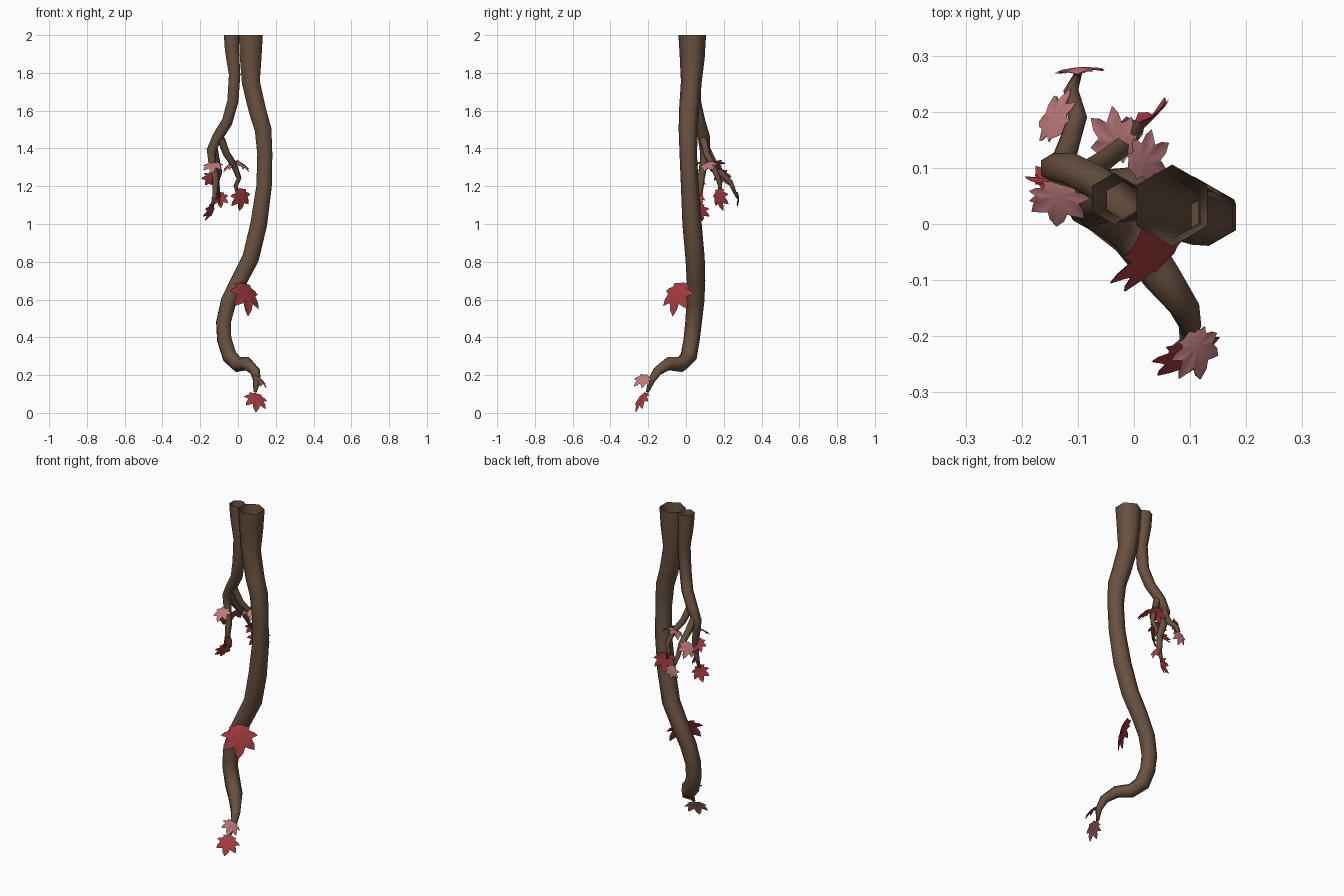
import bpy, bmesh, math
from mathutils import Vector, Matrix

cube = bpy.data.objects.get("Cube")
if cube:
    bpy.data.objects.remove(cube, do_unlink=True)


def material(name, rgb):
    m = bpy.data.materials.new(name)
    m.use_nodes = True
    m.diffuse_color = (*rgb, 1)
    bsdf = m.node_tree.nodes["Principled BSDF"]
    bsdf.inputs["Base Color"].default_value = (*rgb, 1)
    bsdf.inputs["Roughness"].default_value = 0.9
    return m


BARK = material("bark brown", (0.14, 0.083, 0.052))
RED = material("leaf red", (0.37, 0.045, 0.05))
PINK = material("leaf pale pink", (0.52, 0.2, 0.21))


def finish(bm, name, mats):
    mesh = bpy.data.meshes.new(name)
    bm.to_mesh(mesh)
    bm.free()
    for m in mats:
        mesh.materials.append(m)
    mesh.shade_smooth()
    obj = bpy.data.objects.new(name, mesh)
    bpy.context.collection.objects.link(obj)


def tube(name, path, sides=6, open_top=True):
    """Sweep a polygon along (x, y, z, radius) points."""
    pts = [Vector(p[:3]) for p in path]
    bm = bmesh.new()
    rings = []
    side = Vector((0, 1, 0))
    for i, p in enumerate(pts):
        tangent = (pts[min(i + 1, len(pts) - 1)] - pts[max(i - 1, 0)]).normalized()
        if open_top and i == 0:
            tangent = Vector((0, 0, -1))
        side = (side - tangent * side.dot(tangent)).normalized()
        other = tangent.cross(side)
        ring = []
        for k in range(sides):
            a = math.tau * k / sides
            ring.append(bm.verts.new(p + path[i][3] * (side * math.cos(a) + other * math.sin(a))))
        rings.append(ring)
    for a, b in zip(rings, rings[1:]):
        for k in range(sides):
            n = (k + 1) % sides
            bm.faces.new((a[k], a[n], b[n], b[k]))
    bm.faces.new(rings[-1])
    bmesh.ops.recalc_face_normals(bm, faces=bm.faces)
    finish(bm, name, [BARK])


# Main hanging stem, open at the top
tube("main_stem", [
    (.068, .033, 2, .073), (.067, .033, 1.88, .066), (.068, .028, 1.75, .055),
    (.103, .016, 1.6, .053), (.133, .012, 1.5, .051), (.142, .012, 1.37, .046),
    (.138, .02, 1.2, .047), (.11, .032, 1.0, .051), (.067, .048, .82, .051),
    (.005, .053, .7, .049), (-.05, .05, .59, .047), (-.077, .04, .48, .044),
    (-.073, .03, .39, .043), (-.045, .015, .3, .044), (.0, -.025, .256, .042),
    (.05, -.095, .26, .036), (.09, -.15, .222, .028), (.1, -.183, .17, .02),
    (.09, -.205, .11, .009)])

# Thinner stem beside it, with its forks
tube("side_stem", [
    (-.035, .045, 2, .046), (-.032, .045, 1.92, .043), (-.018, .042, 1.79, .035),
    (-.027, .045, 1.65, .034), (-.058, .07, 1.54, .033), (-.108, .095, 1.46, .032),
    (-.143, .1, 1.39, .027), (-.138, .095, 1.33, .022), (-.118, .08, 1.24, .019),
    (-.122, .072, 1.15, .015), (-.14, .07, 1.09, .007)])
tube("back_twig", [
    (-.13, .1, 1.41, .022), (-.115, .14, 1.33, .021), (-.1, .185, 1.27, .018),
    (-.112, .235, 1.22, .014), (-.098, .27, 1.14, .007)], 5, False)
tube("inner_twig", [
    (-.09, .09, 1.45, .022), (-.06, .11, 1.37, .02), (-.02, .14, 1.31, .018),
    (.006, .17, 1.24, .014), (-.012, .18, 1.2, .012), (.0, .18, 1.15, .006)], 5, False)

# Pointed lobes of one leaf: angle from the midrib, length
LOBES = [(-125, .45), (-82, .65), (-40, .86), (0, 1), (40, .86), (82, .65), (125, .45)]


def leaf(name, base, axis, up, size, top, under):
    """Lobed blade drooping at its rim, with a colour for each side."""
    y = Vector(axis).normalized()
    x = y.cross(Vector(up)).normalized()
    z = x.cross(y)
    frame = Matrix((x, y, z)).transposed()
    outline = []
    for i, (deg, r) in enumerate(LOBES):
        for da, f in ((-11, .8), (0, 1), (11, .8)):
            outline.append((math.radians(deg + da), r * f))
        if i < len(LOBES) - 1:
            nxt = LOBES[i + 1]
            outline.append((math.radians((deg + nxt[0]) / 2), (r + nxt[1]) * .32))
    bm = bmesh.new()
    for layer in (0, 1):
        def vert(px, py, pz):
            local = Vector((px, py, pz)) * size
            local.z -= layer * .002
            return bm.verts.new(Vector(base) + frame @ local)
        hub = vert(0, .3, .08)
        loop = [vert(0, 0, 0)]
        loop += [vert(r * .85 * math.sin(a), .26 + r * .74 * math.cos(a),
                      .08 - .26 * r * r) for a, r in outline]
        for k, v in enumerate(loop):
            tri = (hub, loop[(k + 1) % len(loop)], v)
            face = bm.faces.new(tri if layer == 0 else tri[::-1])
            face.material_index = layer
    finish(bm, name, [top, under])


# Leaves: base, midrib direction, top direction, size, top and underside colours
LEAVES = {
    "large_stem_leaf": ((.015, -.01, .69), (.3, -.4, -.8), (.7, -.65, .4), .19, RED, RED),
    "tip_leaf_lower": ((.09, -.2, .105), (.1, -.65, -.7), (.35, -.6, .7), .12, RED, PINK),
    "tip_leaf_upper": ((.1, -.19, .19), (.3, -.9, -.35), (.6, -.2, .7), .1, PINK, RED),
    "side_stem_tip_leaf": ((-.14, .07, 1.11), (-.2, .1, -1), (.8, -.4, .2), .1, RED, RED),
    "back_twig_tip_leaf": ((-.1, .268, 1.17), (.1, .2, -.95), (-.1, .9, .35), .085, PINK, RED),
    "inner_twig_tip_leaf": ((.01, .18, 1.19), (.1, 0, -1), (.55, -.75, .2), .12, RED, RED),
    "side_stem_front_leaf": ((-.13, .08, 1.325), (-.1, -.95, -.4), (-.1, -.4, .9), .1, PINK, RED),
    "back_twig_outer_leaf": ((-.13, .16, 1.28), (-.25, .7, -.6), (-.7, .2, .6), .1, PINK, RED),
    "inner_twig_left_leaf": ((.0, .13, 1.32), (-.8, .5, -.15), (-.1, -.45, .85), .1, PINK, RED),
    "inner_twig_right_leaf": ((-.01, .1, 1.32), (.8, .4, -.2), (0, -.45, .85), .09, PINK, RED),
    "side_stem_inner_leaf": ((-.12, .075, 1.16), (.5, -.3, -.7), (.5, .3, .6), .07, RED, RED),
    "side_stem_outer_leaf": ((-.13, .08, 1.27), (-.5, .1, -.8), (.5, -.7, .4), .08, RED, RED),
}
for leaf_name, spec in LEAVES.items():
    leaf(leaf_name, *spec)
